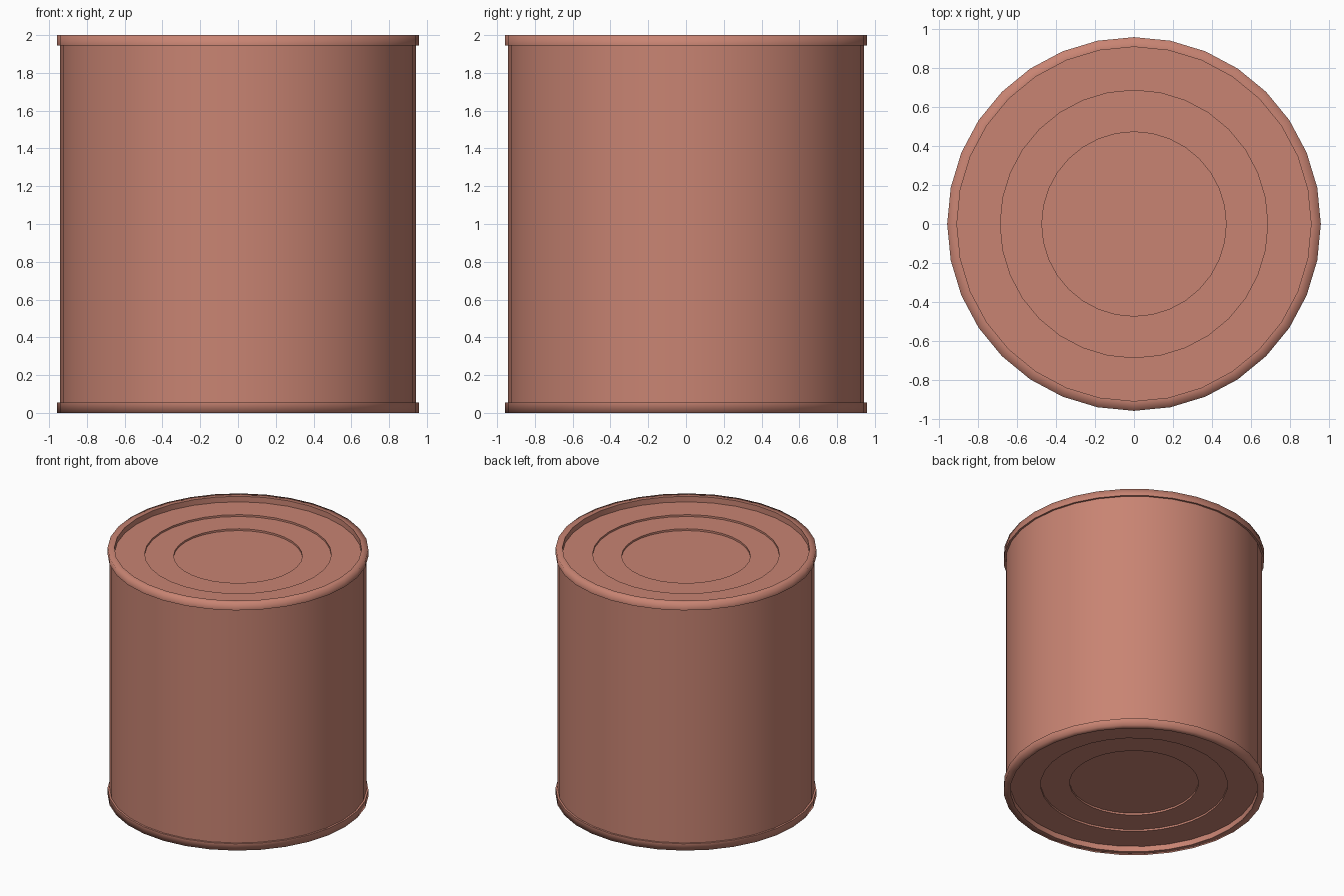
import bpy, bmesh
from math import cos, sin, tau

if "Cube" in bpy.data.objects:
    bpy.data.objects.remove(bpy.data.objects["Cube"])

SIDES = 32
metal = bpy.data.materials.new("red_clay")
metal.diffuse_color = (0.58, 0.23, 0.17, 1)
metal.use_nodes = True
metal.node_tree.nodes["Principled BSDF"].inputs["Base Color"].default_value = metal.diffuse_color


def lathe(name, profile):
    """Spin (radius, z, sharp) points around z; radius 0 closes with a cap."""
    bm = bmesh.new()
    rings = []
    for r, z, sharp in profile:
        rings.append([bm.verts.new((r * cos(tau * i / SIDES), r * sin(tau * i / SIDES), z))
                      for i in range(SIDES)])
    for a, b in zip(rings, rings[1:]):
        for i in range(SIDES):
            j = (i + 1) % SIDES
            bm.faces.new((a[i], a[j], b[j], b[i]))
    bm.faces.new(rings[0][::-1])
    bm.faces.new(rings[-1])
    for ring, (r, z, sharp) in zip(rings, profile):
        for i in range(SIDES):
            bm.edges.get((ring[i], ring[(i + 1) % SIDES])).smooth = not sharp
    for f in bm.faces:
        f.smooth = True
    bmesh.ops.recalc_face_normals(bm, faces=bm.faces)
    mesh = bpy.data.meshes.new(name)
    bm.to_mesh(mesh)
    bm.free()
    mesh.materials.append(metal)
    ob = bpy.data.objects.new(name, mesh)
    bpy.context.collection.objects.link(ob)
    return ob


# Upper half: body wall, rolled rim, then a lid stepping down in two rings
upper = [
    (0.942, 1.945, True),
    (0.957, 1.945, True),
    (0.957, 2.0, False),
    (0.907, 2.0, True),
    (0.907, 1.955, True),
    (0.685, 1.955, True),
    (0.685, 1.94, True),
    (0.472, 1.94, True),
    (0.472, 1.925, True),
]
# Lower half mirrors the upper half about mid height
lower = [(r, 2.0 - z, s) for r, z, s in reversed(upper)]

lathe("tin_can", lower + upper)
